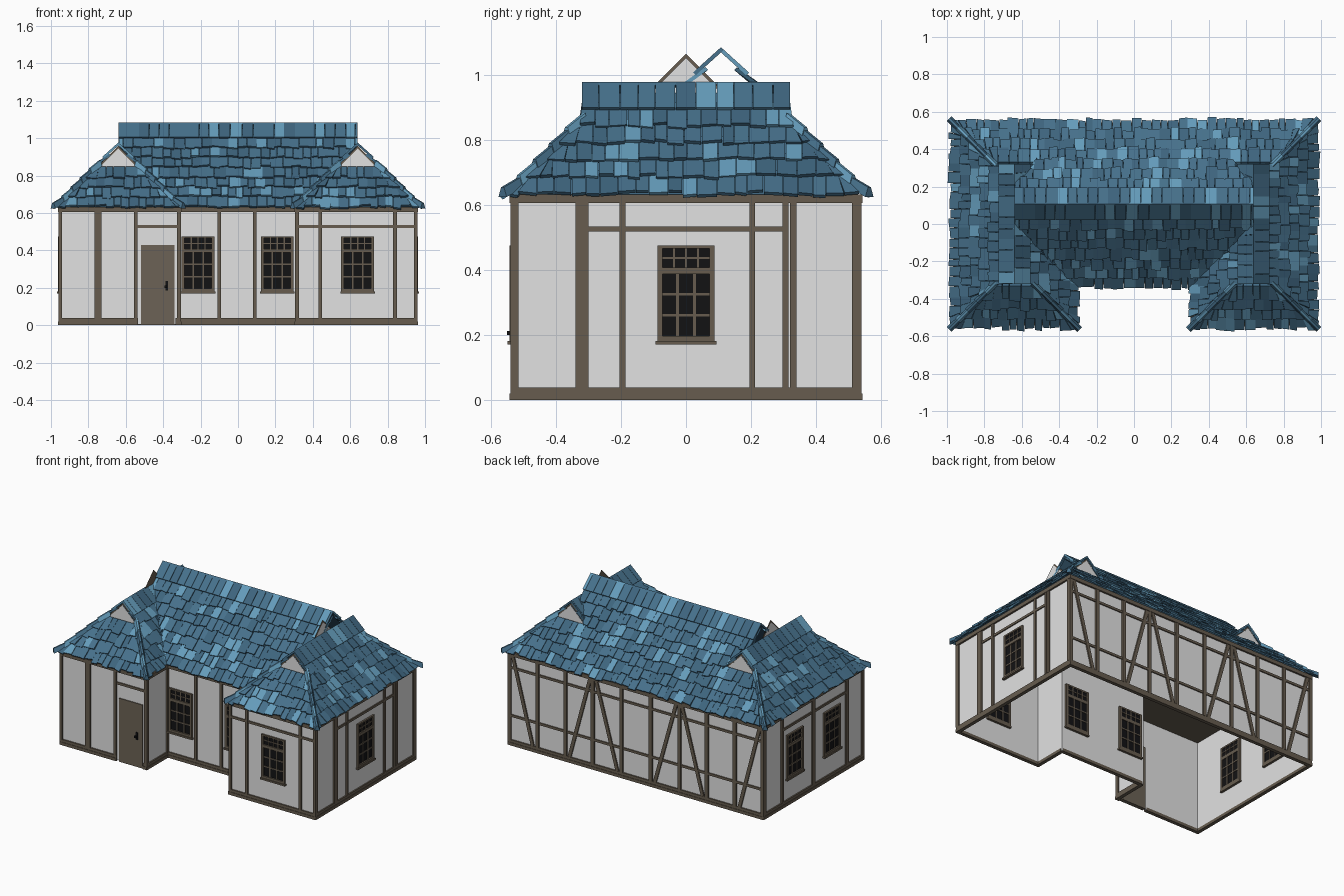
import bpy, bmesh, math, random
from mathutils import Vector as V

if "Cube" in bpy.data.objects:
    bpy.data.objects.remove(bpy.data.objects["Cube"])

random.seed(4)


def mat(name, c):
    m = bpy.data.materials.new(name)
    m.diffuse_color = (*c, 1)
    m.use_nodes = True
    m.node_tree.nodes["Principled BSDF"].inputs["Base Color"].default_value = m.diffuse_color
    return m


PLASTER = mat("white plaster", (.76, .76, .76))
TIMBER = mat("brown timber", (.135, .108, .078))
DOOR = mat("door brown", (.150, .124, .092))
GLASS = mat("black glass", (.006, .006, .007))
MID = mat("mid blue tile", (.062, .165, .262))
LIGHT = mat("light blue tile", (.130, .335, .500))
DARK = mat("dark blue tile", (.048, .130, .210))


def finish(name, bm, *mats):
    bmesh.ops.recalc_face_normals(bm, faces=bm.faces)
    me = bpy.data.meshes.new(name)
    bm.to_mesh(me)
    bm.free()
    ob = bpy.data.objects.new(name, me)
    for m in mats:
        me.materials.append(m)
    bpy.context.collection.objects.link(ob)
    return ob


def hexa(bm, a, b, mi=0):
    """Solid between two matching quads."""
    p = [bm.verts.new(v) for v in a]
    q = [bm.verts.new(v) for v in b]
    fs = [p[::-1], q] + [[p[i], p[(i + 1) % 4], q[(i + 1) % 4], q[i]] for i in range(4)]
    for f in fs:
        bm.faces.new(f).material_index = mi


class Wall:
    """Wall frame: origin, direction along the wall, outward direction."""
    def __init__(self, o, t, n):
        self.o, self.t, self.n = V(o), V(t), V(n)

    def quad(self, uz, n):
        return [self.o + self.t * u + self.n * n + V((0, 0, z)) for u, z in uz]

    def box(self, bm, u0, u1, z0, z1, n0, n1, mi=0):
        uz = [(u0, z0), (u1, z0), (u1, z1), (u0, z1)]
        hexa(bm, self.quad(uz, n0), self.quad(uz, n1), mi)


x, y = V((1, 0, 0)), V((0, 1, 0))
front = Wall((0, -.53, 0), x, -y)
middle = Wall((0, -.305, 0), x, -y)
back = Wall((0, .53, 0), x, y)
right = Wall((.95, 0, 0), y, x)
left = Wall((-.95, 0, 0), y, -x)
inner_r = Wall((.315, 0, 0), y, -x)
inner_l = Wall((-.315, 0, 0), y, x)

# plaster walls: U-shaped shell, open underneath
outline = [(-.95, -.53), (-.315, -.53), (-.315, -.305), (.315, -.305),
           (.315, -.53), (.95, -.53), (.95, .53), (-.95, .53)]
bm = bmesh.new()
lo = [bm.verts.new((a, b, .005)) for a, b in outline]
hi = [bm.verts.new((a, b, .63)) for a, b in outline]
for i in range(8):
    j = (i + 1) % 8
    bm.faces.new((lo[i], lo[j], hi[j], hi[i]))
sol = finish("plaster_walls", bm, PLASTER).modifiers.new("thickness", 'SOLIDIFY')
sol.thickness, sol.offset = .012, -1

# ceiling sheet
bm = bmesh.new()
for a in outline:
    bm.verts.new((*a, .622))
bm.faces.new(bm.verts[:])
finish("ceiling", bm, TIMBER)

# timber frame: (wall, sill spans, posts, rails)
S = .96
frames = [
    (front, [(-S, -.535), (-.335, -.305), (.305, S)],
     [(-S, -.94), (-.768, -.73), (-.556, -.536), (-.325, -.305), (.305, .325),
      (.43, .45), (.83, .85), (.94, S)], [(-.536, -.325, .528), (.325, .94, .528)]),
    (middle, [(-.315, .315)], [(-.315, -.305), (-.11, -.09), (.08, .1), (.305, .315)], []),
    (right, [(-.54, .54)], [(-.54, -.515), (-.34, -.3), (-.205, -.186), (.195, .212),
                            (.297, .315), (.32, .34), (.51, .54)], [(-.3, .297, .526)]),
    (left, [(-.54, .54)], [(-.54, -.515), (-.375, -.345), (-.015, .015), (.32, .345),
                           (.51, .54)], [(-.345, .32, .526)]),
    (inner_r, [(-.54, -.305)], [(-.54, -.515), (-.322, -.305)], []),
    (inner_l, [(-.54, -.305)], [(-.54, -.515), (-.322, -.305)], []),
    (back, [(-S, S)], [(c - .012, c + .012) for c in
                       (-.948, -.74, -.53, -.325, -.11, .11, .325, .53, .74, .948)],
     [(-.95, .95, .525), (-.95, .95, .2)]),
]
bm = bmesh.new()
for w, sills, posts, rails in frames:
    for a, b in sills:
        w.box(bm, a, b, 0, .02, -.012, .012)
        w.box(bm, a, b, .02, .038, -.005, .009)
    a, b = posts[0][0], posts[-1][1]
    for a, b in ([(-S, -.305), (.305, S)] if w is front else [(a, b)]):
        w.box(bm, a, b, .606, .632, -.005, .012)
    for a, b in posts:
        w.box(bm, a, b, .036, .608, -.005, .01)
    for a, b, z in rails:
        w.box(bm, a, b, z - .008, z + .008, -.005, .007)
# diagonal braces on the back
for s in (-1, 1):
    for top, bot in ((.925, .775), (.345, .5), (.3, .14)):
        uz = [(s * bot - .012, .036), (s * bot + .012, .036),
              (s * top + .012, .606), (s * top - .012, .606)]
        hexa(bm, back.quad(uz, -.005), back.quad(uz, .0085))
finish("timber_frame", bm, TIMBER)


# windows: nine panes below, transom of small panes above
def window(bm, w, c):
    def bar(u0, u1, z0, z1, n=.012):
        w.box(bm, c + u0, c + u1, z0, z1, -.024, n)
    w.box(bm, c - .08, c + .08, .18, .47, -.02, .003, 1)
    bar(-.088, -.072, .178, .475)
    bar(.072, .088, .178, .475)
    bar(-.088, .088, .465, .475)
    bar(-.088, .088, .388, .408)
    bar(-.088, .088, .178, .196)
    bar(-.093, .093, .17, .181, .018)
    for u in (-.026, .026):
        bar(u - .004, u + .004, .19, .39, .007)
    for z in (.26, .325):
        bar(-.075, .075, z - .004, z + .004, .007)
    for u in (-.037, 0, .037):
        bar(u - .003, u + .003, .4, .47, .007)
    bar(-.075, .075, .434, .44, .007)


bm = bmesh.new()
for w, c in ((front, .64), (middle, -.213), (middle, .21), (right, 0), (left, -.2), (left, .2)):
    window(bm, w, c)
finish("windows", bm, TIMBER, GLASS)

# door with handle
bm = bmesh.new()
front.box(bm, -.518, -.34, 0, .43, -.02, .006)
finish("door", bm, DOOR)
bm = bmesh.new()
front.box(bm, -.388, -.374, .185, .235, 0, .011)
front.box(bm, -.393, -.379, .2, .212, .011, .02)
finish("door_handle", bm, GLASS)

# roof: every slope is 45 degrees, d = distance in from the eave
X, Y, I, J, R = .955, .53, .325, -.315, .64
G, W, M, Z, K = .21, .315, .4225, .628, math.sqrt(.5)


def plane(axis, e, s):
    def p(u, d, h):
        a = e - s * d + s * h * K
        return V((a, u, Z + d + h * K)) if axis == 'x' else V((u, a, Z + d + h * K))
    return p


tiles, deck = bmesh.new(), bmesh.new()


def slope(p, lo, hi, d0, d1, ridge=False):
    n = round((d1 - d0) / .0525)
    step = (d1 - d0) / n
    for r in range(n):
        a, b = d0 + r * step, d0 + (r + 1) * step
        if hi(b) - lo(b) > 0 or hi(a) - lo(a) > 0:
            deck.faces.new([deck.verts.new(p(u, d, 0)) for u, d in
                            ((lo(a), a), (hi(a), a), (hi(b), b), (lo(b), b))])
        cap = ridge and r == n - 1
        end = max(hi(a), hi(b))
        u = min(lo(a), lo(b)) - random.uniform(0, .03)
        while u < end:
            v = u + (random.uniform(.05, .065) if cap else random.uniform(.035, .065))
            t = .012
            if cap:
                low, top, h0, h1 = [a - .012] * 2, d1 + .017, .018, .012
            else:
                k = a - random.uniform(.004, .018)
                low = [k, k + random.uniform(-.006, .006)]
                top = min(b + .015, d1)
                h0, h1 = random.uniform(.013, .022), .003
            cl = lambda q, d: min(max(q, lo(d)), hi(d))
            uv = [(cl(u + .001, low[0]), low[0], h0), (cl(v - .001, low[1]), low[1], h0),
                  (cl(v - .001, top), top, h1), (cl(u + .001, top), top, h1)]
            if max(uv[1][0] - uv[0][0], uv[2][0] - uv[3][0]) > .004:
                mi = random.choices((0, 1, 2), (60, 18, 22))[0]
                hexa(tiles, [p(*c) for c in uv], [p(c, d, h + t) for c, d, h in uv], mi)
            u = v


end = lambda d: Y - min(d, G)
for s in (-1, 1):
    slope(plane('x', s * X, s), lambda d: -end(d), end, 0, W, True)            # outer side
    slope(plane('y', -Y, -1), lambda d: s * R - W + d, lambda d: s * R + W - d, 0, G)
    slope(plane('x', s * I, -s), lambda d: -end(d), lambda d: J + d, 0, W, True)
    slope(plane('x', s * I, -s), lambda d: Y - d, lambda d: Y - G, G, W, True)  # back dormer
half = lambda d: min(I + d, R)
slope(plane('y', J, -1), lambda d: -half(d), half, 0, M, True)
slope(plane('y', Y, 1), lambda d: d - X, lambda d: X - d, 0, G)
slope(plane('y', Y, 1), lambda d: -half(d), half, G, M, True)
finish("roof_tiles", tiles, MID, LIGHT, DARK)
finish("roof_deck", deck, DARK)

# hip caps: overlapping pieces up each hip
bm = bmesh.new()
hips = [((s * X, t * Y), (s, t)) for s in (-1, 1) for t in (-1, 1)]
hips += [((s * I, -Y), (-s, -1)) for s in (-1, 1)]
for (cx, cy), (sx, sy) in hips:
    side = V((-sy, sx, 0)).normalized() * .015
    for i in range(5):
        def ring(d, h):
            c = V((cx - sx * d, cy - sy * d, Z + d + h))
            low = V((0, 0, -.014))
            return [c + side * 1.2 + low, c + side * .4, c - side * .4, c - side * 1.2 + low]
        d0 = -.034 + i * .049
        a, b = ring(d0, .048 + (.012 if i == 0 else 0)), ring(d0 + .054, .038)
        dn = V((0, 0, -.016))
        hexa(bm, [v + dn for v in a[:1]] + a[1:3] + [a[3] + dn],
             [v + dn for v in b[:1]] + b[1:3] + [b[3] + dn], 1 if i % 3 == 1 else 0)
finish("hip_caps", bm, MID, LIGHT)


# gablets: white triangle in a brown trim
def gablet(bm, c, t, n, hw):
    c, t, n = V(c), V(t), V(n)
    for grow, out, mi in ((.014, -.006, 1), (.002, -.001, 0)):
        tri = [c + t * (hw + .03 + grow) - V((0, 0, .03)), c + V((0, 0, hw + grow)),
               c - t * (hw + .03 + grow) - V((0, 0, .03))]
        bm.faces.new([bm.verts.new(v + n * out) for v in tri]).material_index = mi


bm = bmesh.new()
for s in (-1, 1):
    gablet(bm, (s * R, 0, Z + W), y, x * s, M - W)
    for t in (-1, 1):
        gablet(bm, (s * R, t * (Y - G), Z + G), x, y * t, W - G)
finish("gablets", bm, PLASTER, TIMBER)
